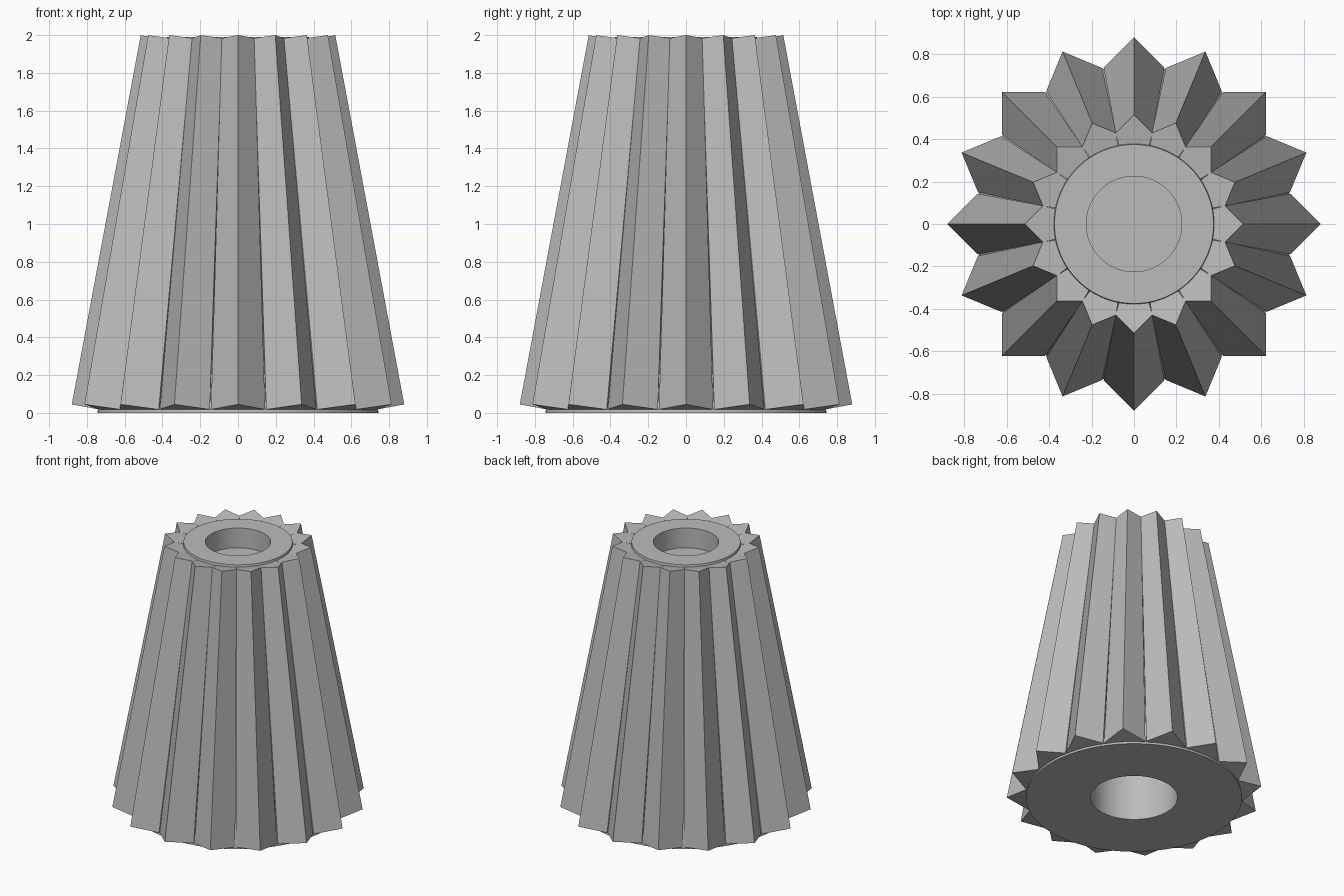
import bpy, bmesh, math
from mathutils import Vector, Matrix

cube = bpy.data.objects.get("Cube")
if cube:
    bpy.data.objects.remove(cube, do_unlink=True)

TEETH = 16
SEGMENTS = 96

grey = bpy.data.materials.new("plain grey")
grey.use_nodes = True
colour = (0.5, 0.5, 0.5, 1)
grey.diffuse_color = colour
grey.node_tree.nodes["Principled BSDF"].inputs["Base Color"].default_value = colour


def make_object(name, bm):
    bmesh.ops.recalc_face_normals(bm, faces=bm.faces[:])
    mesh = bpy.data.meshes.new(name)
    bm.to_mesh(mesh)
    bm.free()
    mesh.materials.append(grey)
    obj = bpy.data.objects.new(name, mesh)
    bpy.context.collection.objects.link(obj)
    return obj


# Conical core: turned profile with a deep bore below and a shallow recess on top
profile = [(0, 1.6), (0.3, 1.6), (0.3, 0), (0.745, 0),
           (0.375, 1.99), (0.225, 1.99), (0.225, 1.84), (0, 1.84)]
bm = bmesh.new()
verts = [bm.verts.new((r, 0, z)) for r, z in profile]
edges = [bm.edges.new(pair) for pair in zip(verts, verts[1:])]
bmesh.ops.spin(bm, geom=verts + edges, cent=(0, 0, 0), axis=(0, 0, 1),
               angle=math.tau, steps=SEGMENTS, use_duplicate=False)
bmesh.ops.remove_doubles(bm, verts=bm.verts[:], dist=0.0005)
core = make_object("conical_core", bm)
bpy.ops.object.select_all(action='DESELECT')
core.select_set(True)
bpy.context.view_layer.objects.active = core
bpy.ops.object.shade_smooth_by_angle(angle=math.radians(30))

# Teeth: tapered right-angled wedges whose ends are square to the slope
SLOPE = 0.187


def tooth_section(bm, tip, tip_z, half_width, inner):
    """Five-sided section, with its point outward and its root in the core."""
    shoulder = tip - half_width
    root = half_width * inner / shoulder - 0.004
    outline = [(tip, 0), (shoulder, half_width), (inner, root),
               (inner, -root), (shoulder, -half_width)]
    return [bm.verts.new((r, w, tip_z - (tip - r) * SLOPE)) for r, w in outline]


bm = bmesh.new()
for i in range(TEETH):
    low = tooth_section(bm, 0.88, 0.045, 0.143, 0.66)
    high = tooth_section(bm, 0.515, 2.0, 0.086, 0.35)
    bm.faces.new(low)
    bm.faces.new(high)
    for a in range(5):
        b = (a + 1) % 5
        bm.faces.new((low[a], low[b], high[b], high[a]))
    bmesh.ops.rotate(bm, verts=low + high, cent=(0, 0, 0),
                     matrix=Matrix.Rotation(math.tau * i / TEETH, 3, 'Z'))
make_object("teeth", bm)
